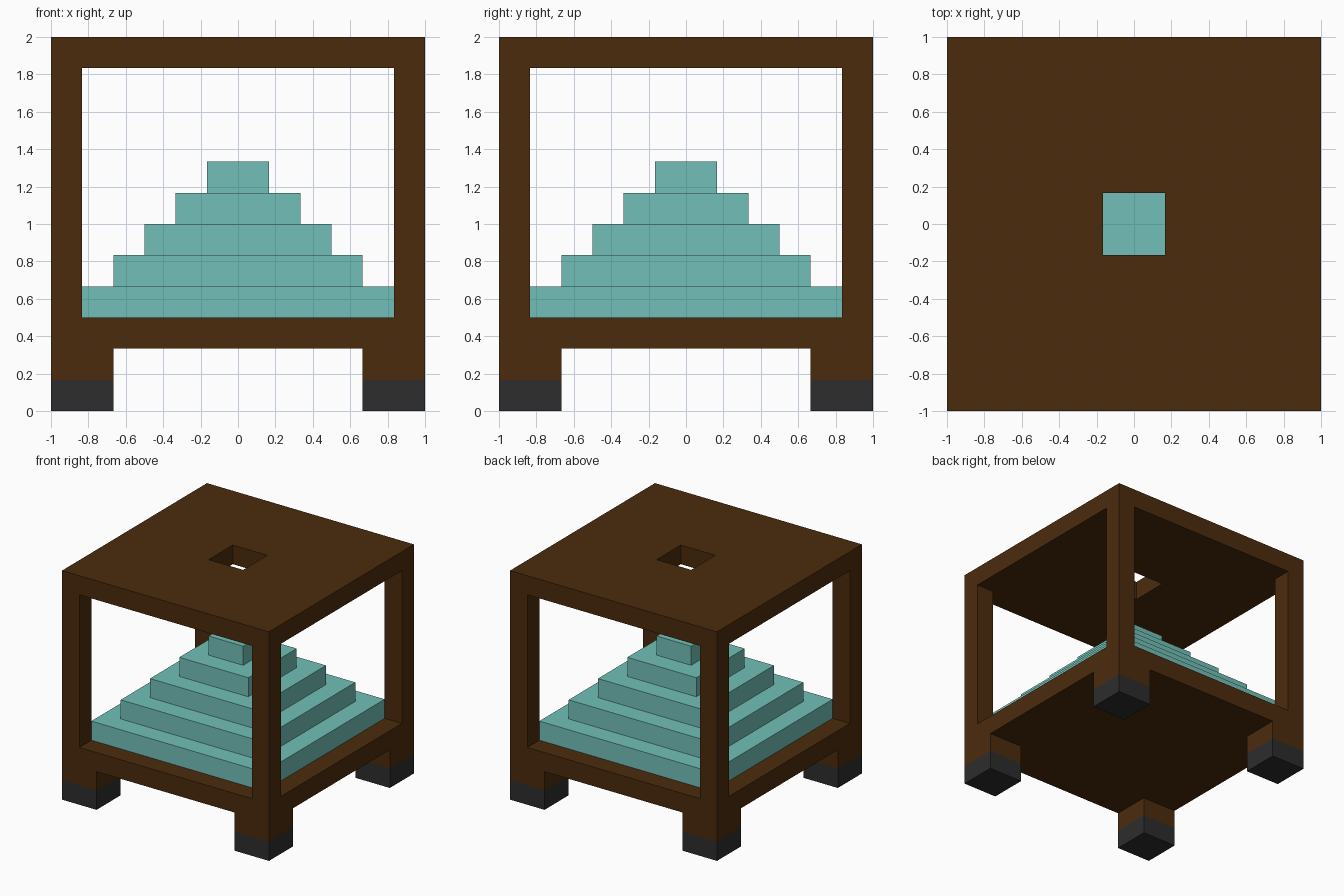
import bpy
import bmesh

default = bpy.data.objects.get("Cube")
if default:
    bpy.data.objects.remove(default, do_unlink=True)

U = 1 / 6  # block unit: the model is twelve units on each side


def material(name, rgb):
    mat = bpy.data.materials.new(name)
    mat.use_nodes = True
    color = (*rgb, 1)
    mat.diffuse_color = color
    mat.node_tree.nodes["Principled BSDF"].inputs["Base Color"].default_value = color
    return mat


wood = material("dark brown wood", (0.072, 0.024, 0.004))
teal = material("pale teal", (0.171, 0.527, 0.479))
black = material("charcoal", (0.026, 0.026, 0.026))


def square_loft(name, profile, mat, center=(0, 0), closed=False):
    """Join square loops given as (half width, height), in block units."""
    bm = bmesh.new()
    cx, cy = center
    loops = []
    for half, z in profile:
        corners = ((-1, -1), (1, -1), (1, 1), (-1, 1))
        loops.append([bm.verts.new(((cx + sx * half) * U, (cy + sy * half) * U, z * U))
                      for sx, sy in corners])
    pairs = list(zip(loops, loops[1:]))
    if closed:
        pairs.append((loops[-1], loops[0]))
    else:
        bm.faces.new(loops[0][::-1])
        bm.faces.new(loops[-1])
    for low, high in pairs:
        for i in range(4):
            j = (i + 1) % 4
            bm.faces.new((low[i], low[j], high[j], high[i]))
    bmesh.ops.recalc_face_normals(bm, faces=bm.faces)
    mesh = bpy.data.meshes.new(name)
    bm.to_mesh(mesh)
    bm.free()
    mesh.materials.append(mat)
    obj = bpy.data.objects.new(name, mesh)
    bpy.context.collection.objects.link(obj)
    return obj


# Base slab, and roof slab with a square hole through it
square_loft("base_slab", [(6, 2), (6, 3)], wood)
square_loft("roof_slab", [(6, 11), (6, 12), (1, 12), (1, 11)], wood, closed=True)

# Stepped pyramid on the base
steps = []
for tier in range(5):
    half = 5 - tier
    steps += [(half, 3 + tier), (half, 4 + tier)]
square_loft("stepped_pyramid", steps, teal)

# Corner posts, legs and feet
for sy, depth in ((-1, "front"), (1, "back")):
    for sx, side in ((-1, "right"), (1, "left")):
        tag = f"{depth}_{side}"
        square_loft(f"{tag}_post", [(0.5, 3), (0.5, 11)], wood, (5.5 * sx, 5.5 * sy))
        square_loft(f"{tag}_leg", [(1, 1), (1, 2)], wood, (5 * sx, 5 * sy))
        square_loft(f"{tag}_foot", [(1, 0), (1, 1)], black, (5 * sx, 5 * sy))
